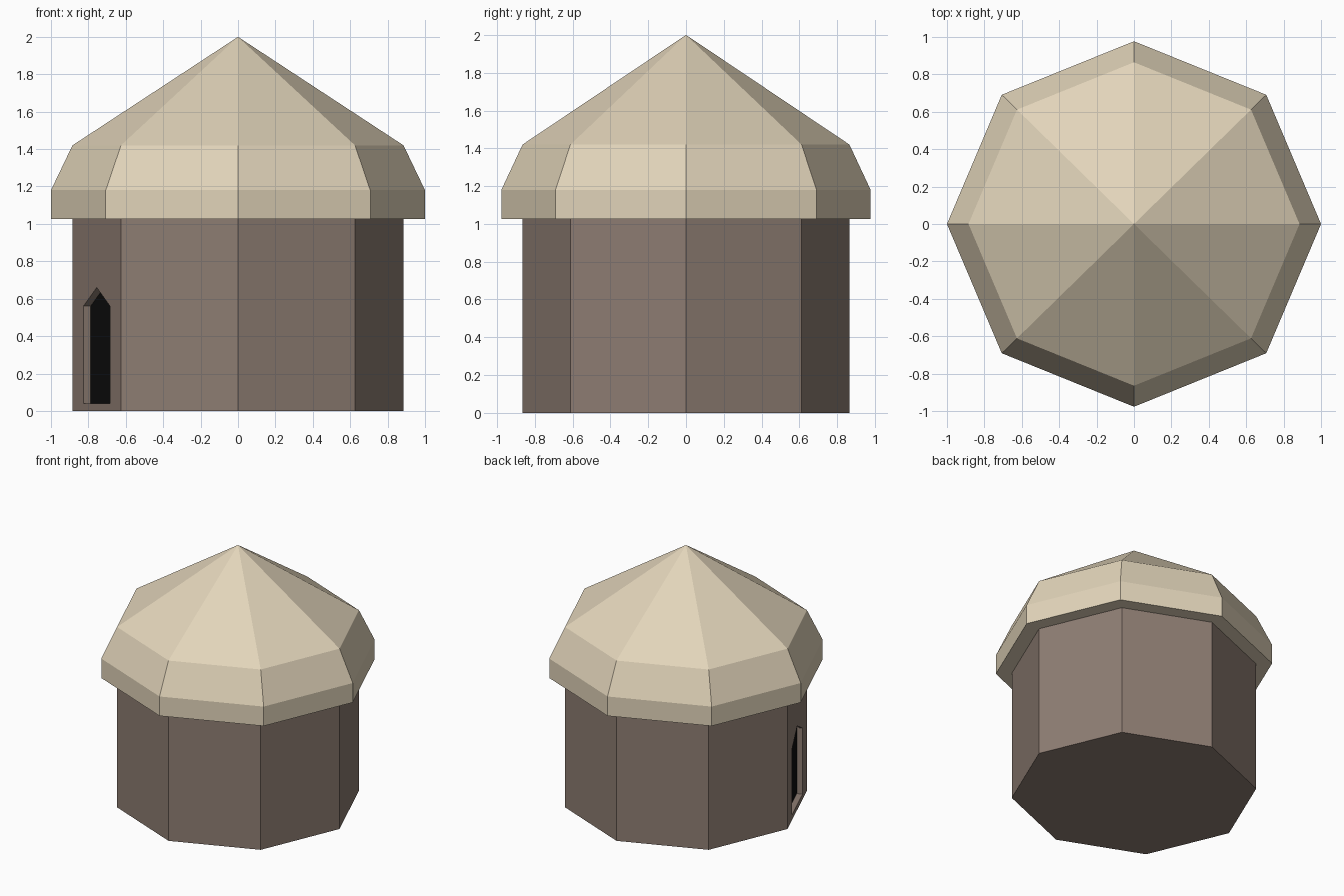
import bpy, bmesh
from math import cos, sin, pi
from mathutils import Vector, Matrix

cube = bpy.data.objects.get("Cube")
if cube:
    bpy.data.objects.remove(cube, do_unlink=True)

SIDES = 8
DEPTH = 0.977      # front-to-back proportion of the octagon
WALL_R = 0.885


def material(name, color):
    mat = bpy.data.materials.new(name)
    mat.use_nodes = True
    mat.diffuse_color = (*color, 1)
    mat.node_tree.nodes["Principled BSDF"].inputs["Base Color"].default_value = (*color, 1)
    return mat


def corner(i, radius, z):
    a = 2 * pi * i / SIDES
    return Vector((radius * cos(a), radius * sin(a) * DEPTH, z))


def make_object(name, bm, mat):
    bmesh.ops.recalc_face_normals(bm, faces=bm.faces)
    mesh = bpy.data.meshes.new(name)
    bm.to_mesh(mesh)
    bm.free()
    mesh.materials.append(mat)
    obj = bpy.data.objects.new(name, mesh)
    bpy.context.collection.objects.link(obj)
    return obj


def lathe(name, profile, mat, apex=None):
    """Stack octagonal rings, closed below and closed or pointed above."""
    bm = bmesh.new()
    rings = [[bm.verts.new(corner(i, r, z)) for i in range(SIDES)] for r, z in profile]
    bm.faces.new(rings[0])
    for low, high in zip(rings, rings[1:]):
        for i in range(SIDES):
            j = (i + 1) % SIDES
            bm.faces.new((low[i], low[j], high[j], high[i]))
    if apex is None:
        bm.faces.new(rings[-1])
    else:
        tip = bm.verts.new((0, 0, apex))
        for i in range(SIDES):
            bm.faces.new((rings[-1][i], rings[-1][(i + 1) % SIDES], tip))
    return make_object(name, bm, mat)


def pointed_prism(name, matrix, inner, outer, mat):
    """Pointed doorway outline, extruded along the wall normal."""
    w = 0.182
    outline = [(-w, 0.04), (w, 0.04), (w, 0.56), (0, 0.66), (-w, 0.56)]
    bm = bmesh.new()
    face = bm.faces.new([bm.verts.new((x, z, inner)) for x, z in outline])
    result = bmesh.ops.extrude_face_region(bm, geom=[face])
    moved = [v for v in result["geom"] if isinstance(v, bmesh.types.BMVert)]
    bmesh.ops.translate(bm, verts=moved, vec=(0, 0, outer - inner))
    bm.transform(matrix)
    return make_object(name, bm, mat)


wall_mat = material("brown stone", (0.27, 0.205, 0.17))
roof_mat = material("pale straw", (0.76, 0.66, 0.49))
dark_mat = material("dark opening", (0.004, 0.004, 0.004))

# Walls and roof
walls = lathe("walls", [(WALL_R, 0), (WALL_R, 1.03)], wall_mat)
roof = lathe("roof", [(1, 1.027), (1, 1.18), (WALL_R, 1.42)], roof_mat, apex=2)

# Doorway frame of reference on the wall face right of the front
a, b = corner(4, WALL_R, 0), corner(5, WALL_R, 0)
across = (b - a).normalized()
up = Vector((0, 0, 1))
on_wall = Matrix.Translation((a + b) / 2) @ Matrix((across, up, across.cross(up))).transposed().to_4x4()

# Recessed doorway cut into the wall
cutter = pointed_prism("doorway_cutter", on_wall, -0.046, 0.1, wall_mat)
cutter.hide_render = True
cut = walls.modifiers.new("doorway", "BOOLEAN")
cut.operation = "DIFFERENCE"
cut.solver = "EXACT"
cut.object = cutter
bpy.context.view_layer.objects.active = walls
bpy.ops.object.modifier_apply(modifier=cut.name)
bpy.data.objects.remove(cutter, do_unlink=True)

# Dark plate at the back of the recess
pointed_prism("door_opening", on_wall, -0.046, -0.042, dark_mat)
